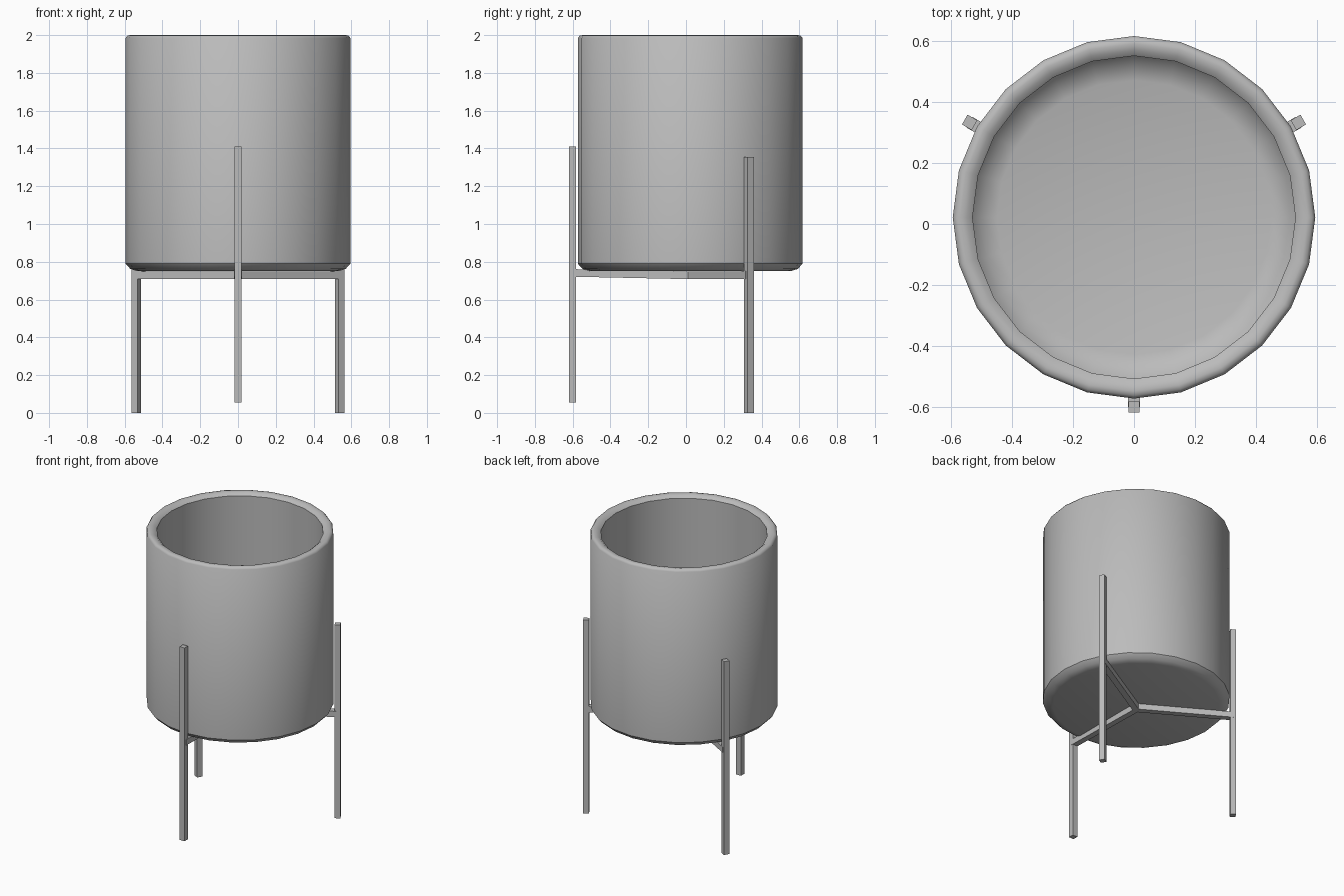
import bpy, bmesh, math
from mathutils import Vector, Matrix

if "Cube" in bpy.data.objects:
    bpy.data.objects.remove(bpy.data.objects["Cube"])

grey = bpy.data.materials.new("plain grey")
grey.diffuse_color = (0.5, 0.5, 0.5, 1)
grey.use_nodes = True
grey.node_tree.nodes["Principled BSDF"].inputs["Base Color"].default_value = grey.diffuse_color
CY = 0.022  # pot axis in y


def finish(bm, name, angle=40):
    bmesh.ops.recalc_face_normals(bm, faces=bm.faces)
    me = bpy.data.meshes.new(name)
    bm.to_mesh(me)
    bm.free()
    me.materials.append(grey)
    ob = bpy.data.objects.new(name, me)
    bpy.context.collection.objects.link(ob)
    bpy.ops.object.select_all(action='DESELECT')
    ob.select_set(True)
    bpy.context.view_layer.objects.active = ob
    bpy.ops.object.shade_smooth_by_angle(angle=math.radians(angle))
    return ob


def lathe(name, profile, n):
    bm = bmesh.new()
    rings = []
    for r, z in profile:
        rings.append([bm.verts.new((r * math.cos(2 * math.pi * i / n),
                                    CY + r * math.sin(2 * math.pi * i / n), z))
                      for i in range(n)])
    for a, b in zip(rings, rings[1:]):
        for i in range(n):
            j = (i + 1) % n
            bm.faces.new((a[i], a[j], b[j], b[i]))
    bm.faces.new(rings[0])
    bm.faces.new(rings[-1])
    return finish(bm, name)


def bar(name, a, b, width, depth, turn=0.0):
    """Square bar between two points; turn spins it about its length."""
    a, b = Vector(a), Vector(b)
    d = b - a
    rot = d.to_track_quat('Z', 'Y').to_matrix().to_4x4() if abs(d.z) < 0.9 * d.length else Matrix()
    m = (Matrix.Translation((a + b) / 2) @ rot @ Matrix.Rotation(turn, 4, 'Z')
         @ Matrix.Diagonal((width, depth, d.length, 1)))
    bm = bmesh.new()
    bmesh.ops.create_cube(bm, size=1, matrix=m)
    return finish(bm, name)


# Hollow pot with chamfered foot, softened rim and rounded inside floor
lathe("pot", [(0.53, 0.75), (0.57, 0.762), (0.595, 0.79), (0.595, 1.985), (0.585, 1.997),
              (0.57, 2.0), (0.548, 1.995), (0.53, 1.98), (0.53, 0.86), (0.50, 0.825),
              (0.45, 0.81)], 24)

# Three legs, the front one set slightly higher, each with a strut to the hub
hub = Vector((0, CY, 0.728))
for name, deg, lift in (("front", -90, 0.055), ("back_right", 30, 0.0), ("back_left", 150, 0.0)):
    t = math.radians(deg)
    x, y = 0.623 * math.cos(t), CY + 0.623 * math.sin(t)
    bar(name + "_leg", (x, y, lift), (x, y, 1.355 + lift), 0.037, 0.037, t)
    bar(name + "_strut", hub, (x, y, 0.73 + lift * 0.2), 0.04, 0.04)
